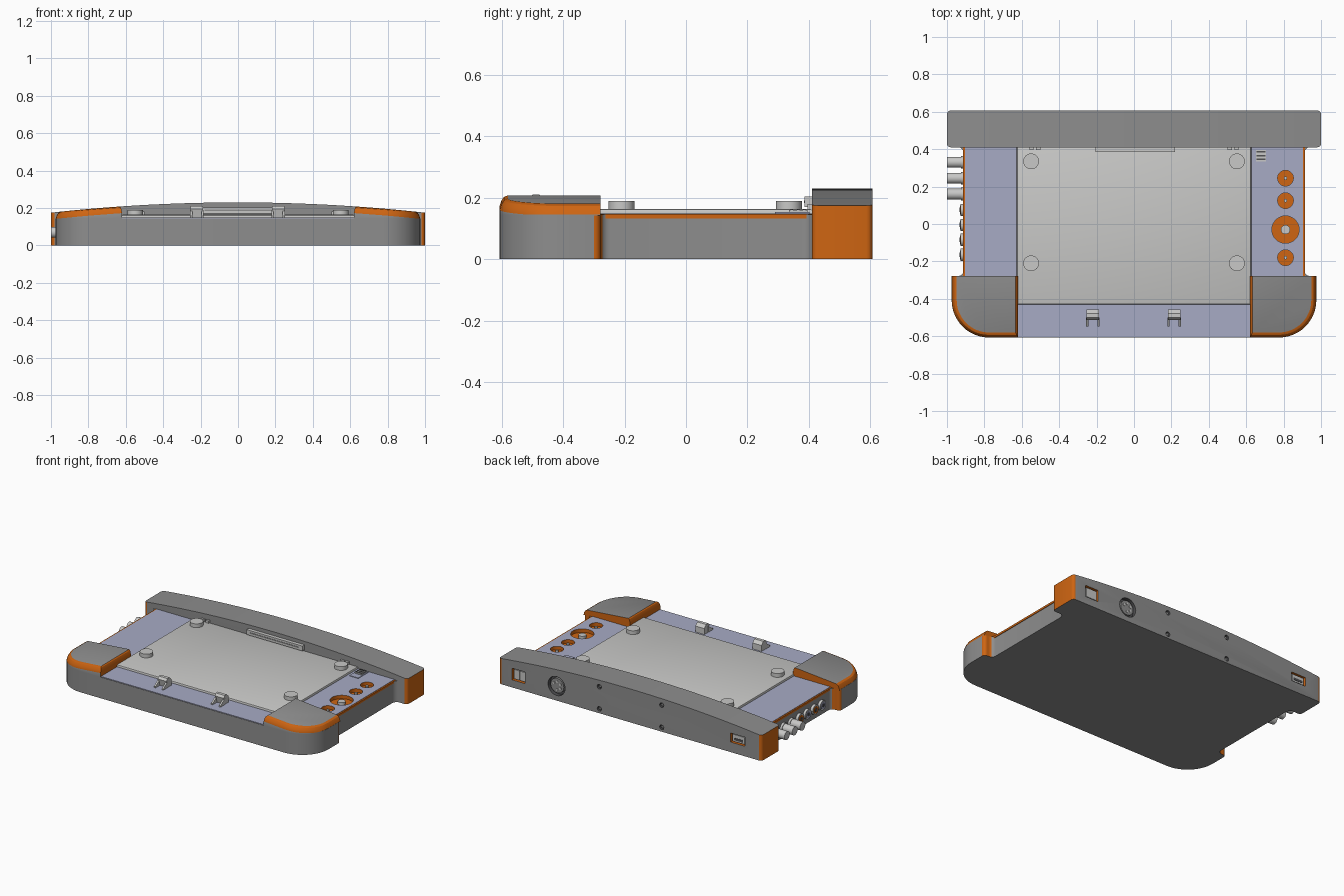
import bpy, bmesh, math
from mathutils import Matrix, Vector

cube = bpy.data.objects.get("Cube")
if cube:
    bpy.data.objects.remove(cube, do_unlink=True)


def material(name, rgb):
    m = bpy.data.materials.new(name)
    m.use_nodes = True
    m.diffuse_color = (*rgb, 1)
    bsdf = next(n for n in m.node_tree.nodes if n.type == 'BSDF_PRINCIPLED')
    bsdf.inputs["Base Color"].default_value = (*rgb, 1)
    return m


GREY = material("mid grey", (0.27, 0.27, 0.27))
ORANGE = material("orange", (0.62, 0.13, 0.006))
LIGHT = material("light grey", (0.58, 0.58, 0.57))
BLUE = material("blue grey", (0.39, 0.41, 0.56))
DARK = material("dark grey", (0.08, 0.08, 0.085))
parts = []


def finish(name, bm, *mats):
    bmesh.ops.recalc_face_normals(bm, faces=bm.faces)
    me = bpy.data.meshes.new(name)
    bm.to_mesh(me)
    bm.free()
    for m in mats:
        me.materials.append(m)
    ob = bpy.data.objects.new(name, me)
    bpy.context.collection.objects.link(ob)
    parts.append(ob)
    return ob


def prism(pts, axis, lo, hi):
    """Extrude a 2D outline along an axis: z takes (x,y), y takes (x,z), x takes (y,z)."""
    place = {'z': lambda a, b, t: (a, b, t), 'y': lambda a, b, t: (a, t, b),
             'x': lambda a, b, t: (t, a, b)}[axis]
    bm = bmesh.new()
    rings = [[bm.verts.new(place(a, b, t)) for a, b in pts] for t in (lo, hi)]
    n = len(pts)
    for i in range(n):
        j = (i + 1) % n
        bm.faces.new((rings[0][i], rings[0][j], rings[1][j], rings[1][i]))
    for r in rings:
        bm.faces.new(r)
    bmesh.ops.recalc_face_normals(bm, faces=bm.faces)
    return bm


def box(name, x, y, z, mat, bevel=0):
    bm = prism([(x[0], y[0]), (x[1], y[0]), (x[1], y[1]), (x[0], y[1])], 'z', *z)
    if bevel:
        top = [e for e in bm.edges if all(v.co.z > z[1] - 1e-5 for v in e.verts)]
        bmesh.ops.bevel(bm, geom=top, offset=bevel, segments=2, profile=0.5, affect='EDGES')
    return finish(name, bm, mat)


def arc(cx, cy, r, a0, a1, n=8):
    return [(cx + r * math.cos(math.radians(a0 + (a1 - a0) * i / n)),
             cy + r * math.sin(math.radians(a0 + (a1 - a0) * i / n))) for i in range(n + 1)]


def rod(name, axis, a, b, r, lo, hi, mat, n=32):
    return finish(name, prism(arc(a, b, r, 0, 360 - 360 / n, n - 1), axis, lo, hi), mat)


def cut(targets, cutters):
    for t in targets:
        for c in cutters:
            mod = t.modifiers.new("pocket", 'BOOLEAN')
            mod.object, mod.solver = c, 'EXACT'
            mod.material_mode = 'TRANSFER'
            bpy.context.view_layer.objects.active = t
            bpy.ops.object.modifier_apply(modifier=mod.name)
    for c in cutters:
        parts.remove(c)
        bpy.data.objects.remove(c, do_unlink=True)


FRONT, BACK, DECK = -0.607, 0.607, 0.145


def crown(x):
    return 0.23 - 0.055 * x * x


# Waisted lower case with orange rear faces on its wide front corners
half = ([(0.0, FRONT)] + arc(0.775, FRONT + 0.2, 0.2, -90, 0, 12) + arc(0.953, -0.30, 0.022, 0, 90, 5)
        + arc(0.94, -0.248, 0.03, 270, 180, 5) + arc(0.95, 0.375, 0.04, 180, 90, 6))
outline = half + [(-x, y) for x, y in reversed(half[1:])]
bm = prism(outline, 'z', 0, DECK)
for f in bm.faces:
    c = f.calc_center_median()
    if abs(c.x) > 0.925 and -0.301 < c.y < -0.27 and abs(f.normal.z) < 0.5:
        f.material_index = 1
case = finish("lower_case", bm, GREY, ORANGE, LIGHT)

# Orange seam and blue deck panel
seam = box("orange_seam", (-0.914, 0.914), (-0.28, 0.412), (0.133, 0.1465), ORANGE)
deck_half = [(0.64, FRONT + 0.003), (0.64, -0.29), (0.904, -0.29), (0.904, 0.412)]
deck = finish("deck_panel", prism(deck_half + [(-x, y) for x, y in reversed(deck_half)],
                                  'z', DECK, 0.149), BLUE, ORANGE)

# Round orange wells on the right-hand strip, with their centre pins
wells = [(0.245, 0.042, 0.009), (0.125, 0.042, 0.009), (-0.03, 0.073, 0.025), (-0.18, 0.042, 0.009)]
cut([case, seam, deck], [rod("well_cutter", 'z', 0.81, y, r, 0.125, 0.2, ORANGE) for y, r, p in wells])
for y, r, p in wells:
    rod("well_pin", 'z', 0.81, y, p, 0.12, 0.143, LIGHT, 16)


# Corner bumpers: grey foot, rounded orange rim, sloping grey top
def bumper(name, side):
    bm = bmesh.new()
    rings = []
    for d, drop in ((0, None), (0, 0.036), (0.006, 0.018), (0.014, 0.006), (0.027, 0)):
        pts = ([(0.62 + d * 0.5, -0.278), (0.62 + d * 0.5, FRONT + d)]
               + arc(0.775, FRONT + 0.2, 0.2 - d, -90, 0, 12) + [(0.975 - d, -0.278)])
        rings.append([bm.verts.new((side * x, y, DECK if drop is None else crown(x) - drop))
                      for x, y in pts])
    n = len(rings[0])
    for k in range(4):
        for i in range(n):
            j = (i + 1) % n
            f = bm.faces.new((rings[k][i], rings[k][j], rings[k + 1][j], rings[k + 1][i]))
            f.material_index = 0 if k == 0 and 0 < i < n - 1 else 1
    bm.faces.new(rings[0])
    bm.faces.new(rings[-1])
    return finish(name, bm, GREY, ORANGE)


for side, label in ((1, "left"), (-1, "right")):
    bumper(label + "_corner_bumper", side)

# Arched rear bar with orange ends
top = [(1 - i / 16, crown(1 - i / 16)) for i in range(33)]
bm = prism([(-1, 0), (1, 0)] + top, 'y', 0.41, BACK)
ends = [e for e in bm.edges if all(abs(v.co.x) > 0.999 for v in e.verts)
        and abs(e.verts[0].co.z - e.verts[1].co.z) > 0.1]
bmesh.ops.bevel(bm, geom=ends, offset=0.02, segments=4, profile=0.5, affect='EDGES')
bm.normal_update()
for f in bm.faces:
    if abs(f.normal.x) > 0.15 and abs(f.normal.z) < 0.5:
        f.material_index = 1
bar = finish("rear_bar", bm, GREY, ORANGE, DARK)


# Pockets in the back face
def pocket(x, z, w, h):
    return box("pocket_cutter", (x - w / 2, x + w / 2), (0.575, 0.65), (z - h / 2, z + h / 2), ORANGE)


screws = [(x, z) for x in (0.235, -0.24) for z in (0.03, 0.182)]
cut([bar], [pocket(0.85, 0.092, 0.10, 0.08), pocket(-0.82, 0.10, 0.11, 0.062),
            rod("socket_cutter", 'y', 0.56, 0.10, 0.065, 0.58, 0.65, DARK)]
    + [rod("screw_cutter", 'y', x, z, 0.016, 0.59, 0.65, DARK, 16) for x, z in screws])
for x, z in screws:
    rod("bar_screw", 'y', x, z, 0.009, 0.585, 0.6, GREY, 12)
rod("socket_core", 'y', 0.56, 0.10, 0.05, 0.575, 0.6, GREY)
for i in range(5):
    a = math.radians(30 + i * 60)
    rod("socket_pin", 'y', 0.56 + 0.028 * math.cos(a), 0.10 + 0.028 * math.sin(a), 0.008,
        0.598, 0.604, LIGHT, 10)
for dx in (-0.025, 0.018):
    box("network_port", (0.85 + dx - 0.02, 0.85 + dx + 0.02), (0.57, 0.6), (0.06, 0.124), LIGHT)
box("usb_shell", (-0.865, -0.775), (0.57, 0.6), (0.076, 0.124), LIGHT)
box("usb_slot", (-0.855, -0.785), (0.598, 0.602), (0.086, 0.102), DARK)

# Mounting plate with four round feet
box("mounting_plate", (-0.627, 0.627), (-0.43, 0.412), (0.146, 0.164), LIGHT, 0.01)
for x in (-0.55, 0.55):
    for y in (-0.21, 0.335):
        rod("plate_foot", 'z', x, y, 0.042, 0.16, 0.19, LIGHT)

# Latch rail and small tabs on the front of the rear bar
box("latch_rail", (-0.205, 0.22), (0.386, 0.412), (0.17, 0.204), LIGHT)
box("latch_rail_groove", (-0.18, 0.195), (0.384, 0.388), (0.183, 0.191), GREY)
for x in (-0.53, 0.53):
    for dx in (-0.018, 0.018):
        box("bar_tab", (x + dx - 0.012, x + dx + 0.012), (0.395, 0.412), (0.16, 0.18), LIGHT)

# Front clips with paired prongs
dome = [(-0.50, DECK), (-0.512, 0.195), (-0.50, 0.21), (-0.478, 0.21), (-0.457, 0.19), (-0.457, DECK)]
for x in (-0.22, 0.215):
    finish("front_clip", prism(dome, 'x', x - 0.034, x + 0.034), LIGHT)
    for dx in (-0.03, 0.03):
        finish("clip_prong", prism([(-0.548, DECK), (-0.548, 0.158), (-0.5, 0.19), (-0.5, DECK)],
                                   'x', x + dx - 0.006, x + dx + 0.006), LIGHT)

# Ribbed slide switch beside the plate
box("switch_base", (0.645, 0.712), (0.29, 0.402), (DECK, 0.153), BLUE)
box("switch_slider", (0.652, 0.705), (0.335, 0.395), (DECK, 0.16), LIGHT)
for y in (0.345, 0.365, 0.385):
    box("switch_rib", (0.654, 0.703), (y - 0.004, y + 0.004), (0.158, 0.163), DARK)

# Coaxial plugs and small sockets along the right side
for y in (0.33, 0.245, 0.16):
    rod("coax_collar", 'x', y, 0.07, 0.034, -0.925, -0.90, LIGHT)
    rod("coax_plug", 'x', y, 0.07, 0.029, -1.0, -0.90, LIGHT)
for i, y in enumerate((0.075, -0.005, -0.085, -0.165)):
    rod("small_socket", 'x', y, 0.07, 0.033, -0.928, -0.90, LIGHT)
    rod("socket_ring", 'x', y, 0.07, 0.024, -0.931, -0.90, BLUE if i % 2 else ORANGE, 24)
    rod("socket_hole", 'x', y, 0.07, 0.012, -0.934, -0.90, DARK, 16)

# Smooth the curved sides, keep the edges sharp
bpy.ops.object.select_all(action='DESELECT')
for ob in parts:
    ob.select_set(True)
bpy.context.view_layer.objects.active = case
bpy.ops.object.shade_smooth_by_angle(angle=math.radians(28))
